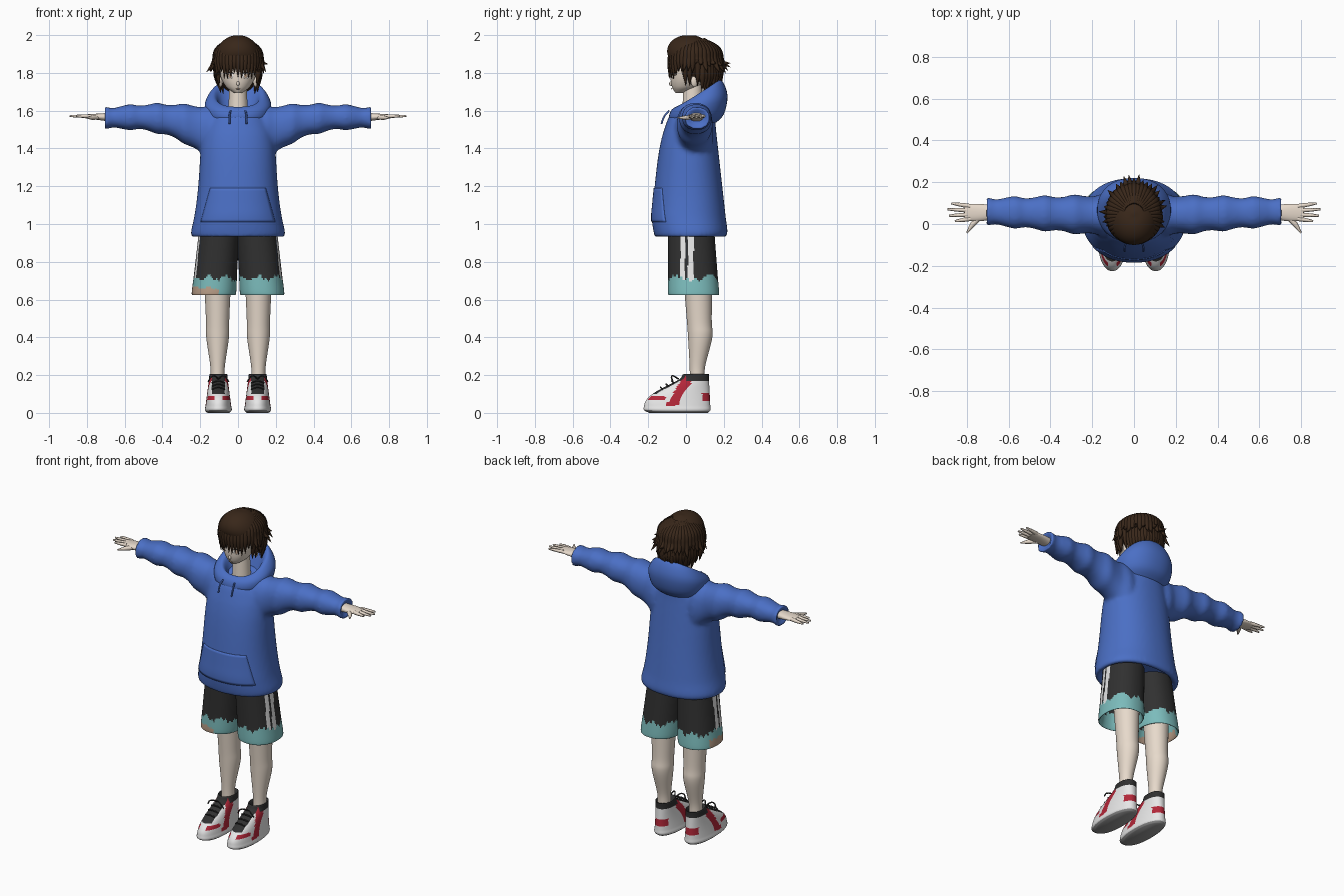
import bpy, bmesh, math, random
from math import sin, cos, pi, tau
from mathutils import Vector

if "Cube" in bpy.data.objects:
    bpy.data.objects.remove(bpy.data.objects["Cube"])


def material(name, *rgb):
    mat = bpy.data.materials.new(name)
    mat.use_nodes = True
    mat.diffuse_color = (*rgb, 1)
    mat.node_tree.nodes["Principled BSDF"].inputs["Base Color"].default_value = (*rgb, 1)
    return mat


blue = material("hoodie blue", 0.07, 0.16, 0.56)
skin = material("skin", 0.8, 0.7, 0.6)
brown = material("hair brown", 0.04, 0.02, 0.01)
charcoal = material("charcoal", 0.03, 0.03, 0.03)
teal = material("teal", 0.2, 0.5, 0.5)
tan = material("tan", 0.5, 0.35, 0.25)
red = material("shoe red", 0.45, 0.02, 0.04)
white = material("white", 0.8, 0.8, 0.8)
grey = material("sole grey", 0.3, 0.3, 0.3)


def add(name, data, mats):
    item = bpy.data.objects.new(name, data)
    bpy.context.collection.objects.link(item)
    for mat in mats:
        data.materials.append(mat)
    return item


def mix(start, end, amount):
    return start + (end - start) * amount


def fractions(count):
    return [step / (count - 1) for step in range(count)]


def level(width, front, back, height, tilt=0, x=0):
    """Ring around the z axis, half a width wide; tilt raises its back and lowers its front."""
    return (Vector((x, (front + back) / 2, height)), Vector((width, 0, 0)),
            Vector((0, (back - front) / 2, tilt)))


def across(x, y, depth, low, high):
    """Ring around the x axis."""
    return Vector((x, y, (low + high) / 2)), Vector((0, depth, 0)), Vector((0, 0, (high - low) / 2))


def catmull(a, b, c, d, t):
    return b + ((c - a) + ((a * 2 - b * 5 + c * 4 - d) + (b * 3 - a - c * 3 + d) * t) * t) * t / 2


def loft(name, parts, mats, paint=None, sides=48, steps=4, power=0.9):
    """Skin closed tubes through rings, smoothly interpolated."""
    bm = bmesh.new()
    for rings in parts:
        loops, last = [], len(rings) - 1
        for i in range(last):
            four = [rings[max(0, min(last, i + offset))] for offset in (-1, 0, 1, 2)]
            for step in range(steps + (i == last - 1)):
                centre, u, v = (catmull(*[ring[axis] for ring in four], step / steps) for axis in range(3))
                loop = []
                for k in range(sides):
                    p, q = cos(tau * (k + 0.5) / sides), sin(tau * (k + 0.5) / sides)
                    loop.append(bm.verts.new(centre + u * math.copysign(abs(p) ** power, p)
                                             + v * math.copysign(abs(q) ** power, q)))
                loops.append(loop)
        for low, high in zip(loops, loops[1:]):
            for k in range(sides):
                bm.faces.new((low[k], low[k - 1], high[k - 1], high[k]))
        bm.faces.new(loops[0])
        bm.faces.new(loops[-1])
    bmesh.ops.recalc_face_normals(bm, faces=bm.faces)
    if paint:
        for face in bm.faces:
            face.material_index = mats.index(paint(face.calc_center_median(), face.normal))
    return finish(name, bm, mats)


def finish(name, bm, mats):
    mesh = bpy.data.meshes.new(name)
    bm.to_mesh(mesh)
    bm.free()
    mesh.shade_smooth()
    mesh.set_sharp_from_angle(angle=math.radians(50))
    return add(name, mesh, mats)


def tubes(name, paths, mat):
    """Tapered tubes through points given as x, y, z, radius."""
    curve = bpy.data.curves.new(name, "CURVE")
    curve.dimensions, curve.bevel_depth, curve.bevel_resolution = "3D", 1, 1
    curve.resolution_u, curve.use_fill_caps = 5, True
    for path in paths:
        spline = curve.splines.new("BEZIER")
        spline.bezier_points.add(len(path) - 1)
        for point, (x, y, z, radius) in zip(spline.bezier_points, path):
            point.co, point.radius = (x, y, z), radius
            point.handle_left_type = point.handle_right_type = "AUTO"
    return add(name, curve, [mat])


def ball(name, place, scale, mat, turn=0):
    bpy.ops.mesh.primitive_uv_sphere_add(segments=20, ring_count=12, radius=1, location=place,
                                         rotation=(0, 0, turn))
    item = bpy.context.object
    item.name, item.scale = name, scale
    item.data.materials.append(mat)
    item.data.shade_smooth()


# Hoodie: body and wrinkled sleeves fused into one soft garment, hollow at hem and cuffs
body = [level(0.18, -0.11, 0.15, 1), level(0.21, -0.14, 0.18, 0.95), level(0.235, -0.16, 0.2, 0.93)]
for h in fractions(9):
    body.append(level((0.2 + 0.05 * (1 - h) ** 3) * (1 - 0.3 * h ** 8),
                      -0.19 + 0.06 * h + 0.05 * h ** 6 + 0.02 * (1 - h) ** 20,
                      0.22 - 0.07 * h, mix(0.95, 1.58, h)))
body.append(level(0.1, -0.02, 0.12, 1.6, 0.03))
sleeves = []
for side in (1, -1):
    sleeve = []
    for t in fractions(14):
        wave = 0.007 * sin(26 * t)
        sleeve.append(across(side * mix(0.1, 0.71, t), mix(0.04, 0.06, t), mix(0.1, 0.063, t) + wave,
                             1.505 - 0.22 * (1 - t) ** 3 - wave, 1.615 + 0.02 * sin(pi * t) + wave))
    sleeves.append(sleeve + [across(side * 0.69, 0.06, 0.035, 1.53, 1.59)])
hoodie = loft("hoodie", [body] + sleeves, [blue])
fuse = hoodie.modifiers.new("fuse", "REMESH")
fuse.mode, fuse.voxel_size, fuse.use_smooth_shade = "VOXEL", 0.011, True
soften = hoodie.modifiers.new("soften", "SMOOTH")
soften.factor, soften.iterations = 0.5, 6

# Hood resting on the shoulders, tilted open to the front
loft("hood", [[level(0.13, -0.07, 0.15, 1.53), level(0.165, -0.09, 0.2, 1.57, 0.01),
               level(0.175, -0.08, 0.22, 1.64, 0.04), level(0.14, -0.05, 0.19, 1.69, 0.07),
               level(0.11, -0.03, 0.16, 1.67, 0.07), level(0.08, 0, 0.1, 1.57, 0.03)]], [blue])

# Front pocket, a thin panel laid on the hoodie
bm = bmesh.new()
bmesh.ops.create_grid(bm, x_segments=24, y_segments=12, size=1)
for vert in bm.verts:
    u, w = vert.co.x, vert.co.y
    vert.co = (u * (0.17 - 0.025 * w), -0.4, 1.1 + 0.09 * w)
pocket = finish("pocket", bm, [blue])
wrap = pocket.modifiers.new("wrap", "SHRINKWRAP")
wrap.target, wrap.wrap_method, wrap.use_project_y = hoodie, "PROJECT", True
thick = pocket.modifiers.new("thick", "SOLIDIFY")
thick.thickness, thick.offset = 0.009, 0
tubes("drawstrings", [[(side * 0.04, -0.09, 1.6, 0.005), (side * 0.045, -0.115, 1.57, 0.005),
                       (side * 0.045, -0.13, 1.53, 0.005)] for side in (1, -1)], blue)


# Shorts colours: jagged hem band, side stripes, one tan corner
def shorts_paint(centre, normal):
    x, y, z = centre
    jag = sin(x * 70) * 0.012 + sin(x * 190 + y * 150) * 0.008
    if x < -0.1 and y < 0.1 and z < 0.64 - 0.15 * x / 2 + 0.01 + jag / 2:
        return tan
    if z < 0.715 + jag:
        return teal
    striped = abs(x) > 0.17 and (-0.03 < y < -0.005 or 0.01 < y < 0.04)
    return white if striped else charcoal


# Sneaker colours by panel
def shoe_paint(centre, normal):
    y, z = centre.y, centre.z
    sideways = abs(abs(centre.x) - 0.104)
    if normal.z < -0.6:
        return grey
    if z < 0.035:
        return white
    if z > 0.168 and y > 0 or sideways < 0.034 and z > 0.1 and y < 0.03:
        return charcoal
    flash = abs(y + 0.1 - 0.6 * z) < 0.03
    toe_band = y < -0.11 and 0.068 < z < 0.088 and sideways > 0.02
    heel_patch = y > 0.085 and 0.06 < z < 0.105
    return red if flash or toe_band or heel_patch else white


for side, label in ((1, "left_"), (-1, "right_")):
    middle = side * 0.104
    # Shorts leg, hollow below
    cloth = [level(0.09, -0.07, 0.15, 0.76, x=side * 0.126), level(0.1, -0.08, 0.16, 0.65, x=side * 0.128)]
    cloth += [level(0.117 - 0.01 * h, -0.095, 0.175 - 0.025 * h, mix(0.63, 0.96, h),
                    x=side * mix(0.128, 0.1, h)) for h in fractions(4)]
    loft(label + "shorts_leg", [cloth], [charcoal, teal, tan, white], shorts_paint, 120, 14)

    # Bare leg with calf
    leg = [level(size, y - size * 1.07, y + size * 1.07, z, x=side * 0.108) for size, y, z in (
        (0.038, 0.06, 0.14), (0.038, 0.06, 0.24), (0.06, 0.075, 0.4), (0.062, 0.07, 0.5), (0.075, 0.06, 0.78))]
    loft(label + "leg", [leg], [skin], power=1, steps=8)

    # Sneaker: the toe line sweeps back in an S as it rises
    shoe = [level(0.058, -0.195, 0.115, 0, x=middle)]
    for h in fractions(10):
        sweep = h ** 1.5
        shoe.append(level(0.071 - 0.025 * h, -0.223 + 0.21 * sweep * sweep * (3 - 2 * sweep),
                          0.13 - 0.01 * h, mix(0.015, 0.205, h), x=middle))
    shoe.append(level(0.03, 0.02, 0.09, 0.17, x=middle))
    loft(label + "sneaker", [shoe], [white, grey, red, charcoal], shoe_paint, 72)
    laces = []
    for row in range(3):
        y, z = 0.03 * row - 0.125, 0.017 * row + 0.125
        laces.append([(middle - 0.034, y, z, 0.004), (middle, y - 0.01, z + 0.01, 0.004),
                      (middle + 0.034, y, z, 0.004)])
    for way in (1, -1):
        laces.append([(middle, -0.04, 0.18, 0.004), (middle + way * 0.03, -0.075, 0.195, 0.004),
                      (middle + way * 0.055, -0.07, 0.165, 0.004)])
    tubes(label + "laces", laces, charcoal)

    # Hand
    palm = [across(side * mix(0.66, 0.81, t), 0.055, 0.03 + 0.012 * sin(pi * t * 0.8),
                   mix(1.54, 1.56, t), mix(1.59, 1.58, t)) for t in fractions(5)]
    loft(label + "palm", [palm], [skin], sides=24)
    fingers = [[(side * 0.73, 0.04, 1.565, 0.014), (side * 0.77, 0, 1.563, 0.013),
                (side * 0.8, -0.043, 1.562, 0.004)]]
    for i in range(4):
        fan, reach = (i - 1.5) * 0.2, 0.11 - 0.01 * (i - 1.8) ** 2
        fingers.append([(side * (0.783 + reach * cos(fan) * t), 0.025 + 0.02 * i + reach * sin(fan) * t / 2,
                         1.571, mix(0.011, 0.005, t ** 2)) for t in fractions(4)])
    tubes(label + "fingers", fingers, skin)

    # Eye, lash and ear
    ball(label + "eye", (side * 0.042, -0.071, 1.785), (0.021, 0.0045, 0.015), white, side * 0.35)
    ball(label + "iris", (side * 0.041, -0.0745, 1.785), (0.01, 0.003, 0.013), tan, side * 0.35)
    tubes(label + "lash", [[(side * 0.02, -0.08, 1.796, 0.002), (side * 0.042, -0.077, 1.802, 0.003),
                            (side * 0.064, -0.064, 1.796, 0.002)]], charcoal)
    ball(label + "ear", (side * 0.093, 0.045, 1.755), (0.012, 0.02, 0.03), skin, side * 0.3)

# Neck and egg-shaped head
loft("neck", [[level(0.055, -0.02, 0.09, 1.54), level(0.045, -0.015, 0.085, 1.74)]], [skin], power=1)
head = []
for t in fractions(12):
    h = mix(0.01, 0.96, t)
    head.append(level(0.1 * sin(pi * h) ** 0.5, -0.083 + 0.03 * (2 * h - 1) ** 4,
                      -0.04 + 0.2 * sin(pi * h * 0.7) ** 0.5, 1.69 + 0.28 * h))
loft("head", [head], [skin], power=1)
ball("nose", (0, -0.08, 1.743), (0.008, 0.009, 0.012), skin)
ball("mouth", (0, -0.076, 1.716), (0.014, 0.004, 0.003), tan)

# Hair: a cap tilted down at the back, with layered pointed locks
cap = []
for t in fractions(9):
    rise = mix(-0.7, 1.5, t)
    cap.append(level(0.125 * cos(rise), 0.045 - 0.145 * cos(rise), 0.045 + 0.145 * cos(rise),
                     1.86 + 0.137 * sin(rise), -0.08 * (1 - t)))
loft("hair_cap", [cap], [brown], power=1)
rng = random.Random(4)


def strand(angle, *stops):
    depth = 0.125 if cos(angle) > 0 else 0.14
    return [(sin(angle) * 0.12 * out, 0.045 - cos(angle) * depth * out, z, radius) for out, z, radius in stops]


locks = []
for i in range(42):
    angle = tau * i / 42
    fringe = cos(angle) > 0.45
    out = 1.08 if fringe else rng.uniform(1.08, 1.4)
    tip = rng.uniform(1.765, 1.81) if fringe else rng.uniform(1.79, 1.86)
    locks.append(strand(angle, (0.35, 1.975, 0.012), (0.9, 1.92, 0.02), (1.03, 1.86, 0.018), (out, tip, 0.001)))
for i in range(21):
    locks.append(strand(mix(0.6, 1.4, i / 20) * pi, (0.92, 1.86, 0.02), (0.97, 1.79, 0.02),
                        (rng.uniform(0.75, 1), rng.uniform(1.69, 1.73), 0.001)))
for angle in (1.15, 1.35, 1.7):
    for side in (1, -1):
        locks.append(strand(side * angle, (1, 1.86, 0.018), (0.97, 1.79, 0.014), (0.9, 1.73, 0.001)))
tubes("hair_locks", locks, brown)
